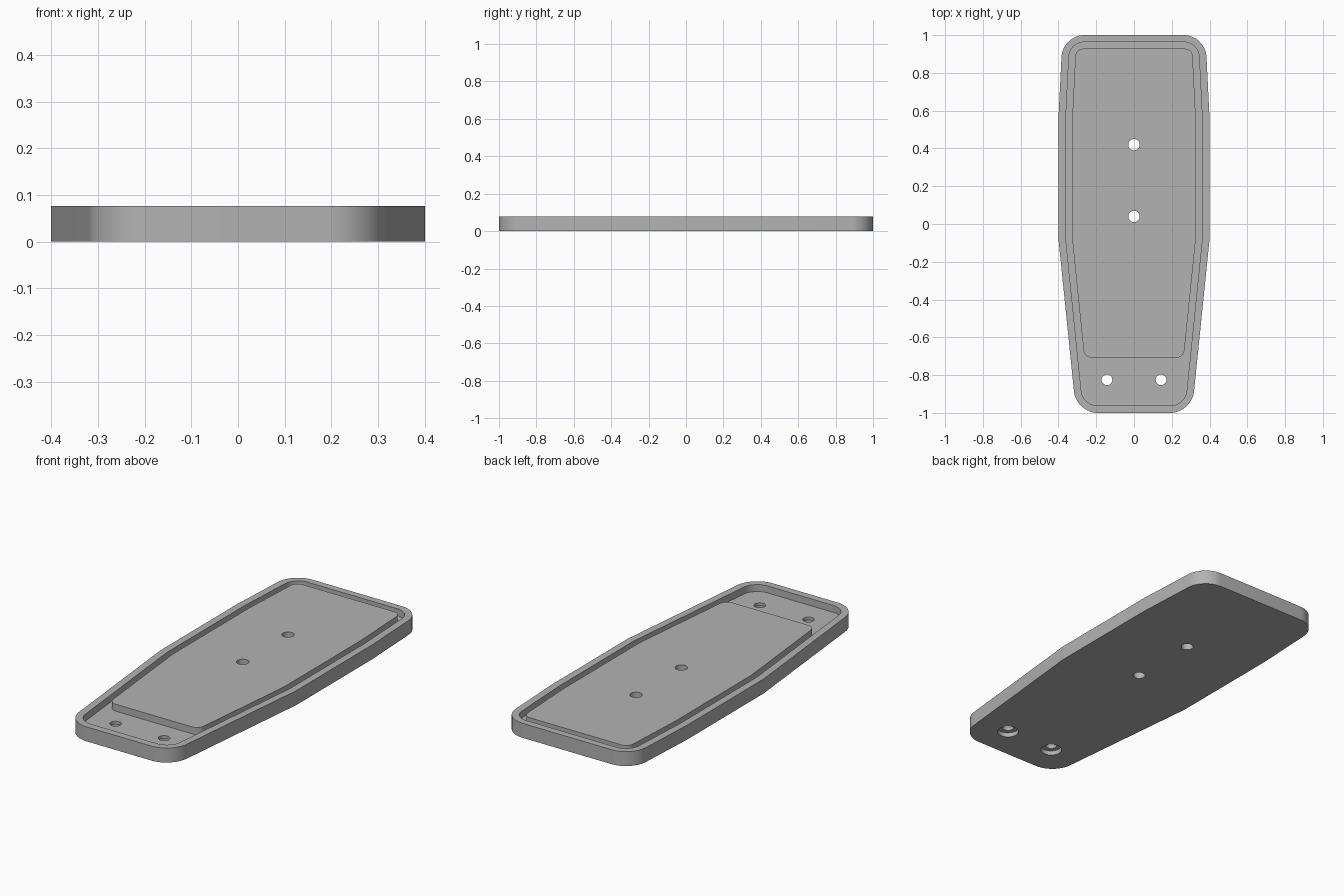
import bpy, bmesh, math
from mathutils import Matrix

cube = bpy.data.objects.get("Cube")
if cube:
    bpy.data.objects.remove(cube, do_unlink=True)

HEIGHT, FLOOR = 0.077, 0.04
BEND_LOW, BEND_HIGH = -0.08, 0.56

grey = bpy.data.materials.new("plain grey")
grey.use_nodes = True
grey.diffuse_color = (0.45, 0.45, 0.45, 1)
grey.node_tree.nodes["Principled BSDF"].inputs["Base Color"].default_value = grey.diffuse_color


def make_object(name, bm):
    bmesh.ops.recalc_face_normals(bm, faces=bm.faces[:])
    mesh = bpy.data.meshes.new(name)
    bm.to_mesh(mesh)
    bm.free()
    mesh.materials.append(grey)
    obj = bpy.data.objects.new(name, mesh)
    bpy.context.collection.objects.link(obj)
    return obj


def half_width(y):
    """Half width of the outer outline, tapering beyond the two bends."""
    return 0.4 - 0.102 * max(0, BEND_LOW - y) - 0.05 * max(0, y - BEND_HIGH)


def tapered_slab(name, inset, front, back, corner, bottom, top):
    """Tapered outline raised into a slab with rounded end corners."""
    ys = [front, BEND_LOW, BEND_HIGH, back]
    right = [(half_width(y) - inset, y) for y in ys]
    outline = right + [(-x, y) for x, y in reversed(right)]
    bm = bmesh.new()
    face = bm.faces.new([bm.verts.new((x, y, bottom)) for x, y in outline])
    raised = bmesh.ops.extrude_face_region(bm, geom=[face])["geom"]
    verts = [v for v in raised if isinstance(v, bmesh.types.BMVert)]
    bmesh.ops.translate(bm, verts=verts, vec=(0, 0, top - bottom))
    bm.edges.ensure_lookup_table()
    corners = [e for e in bm.edges
               if abs(e.verts[0].co.z - e.verts[1].co.z) > 0.001
               and (e.verts[0].co.y < BEND_LOW - 0.01 or e.verts[0].co.y > BEND_HIGH + 0.01)]
    bmesh.ops.bevel(bm, geom=corners, offset=corner, offset_type='OFFSET',
                    segments=24, profile=0.5, affect='EDGES')
    return make_object(name, bm)


def cylinder(name, x, y, radius, bottom, top):
    bm = bmesh.new()
    bmesh.ops.create_cone(bm, cap_ends=True, segments=96, radius1=radius, radius2=radius,
                          depth=top - bottom,
                          matrix=Matrix.Translation((x, y, (top + bottom) / 2)))
    return make_object(name, bm)


def combine(target, tool, operation):
    mod = target.modifiers.new(operation, 'BOOLEAN')
    mod.operation, mod.solver, mod.object = operation, 'EXACT', tool
    bpy.context.view_layer.objects.active = target
    bpy.ops.object.modifier_apply(modifier=mod.name)
    bpy.data.objects.remove(tool, do_unlink=True)


# Rimmed tray with a raised pad inside
plate = tapered_slab("mounting_plate", 0, -1, 1, 0.115, 0, HEIGHT)
combine(plate, tapered_slab("recess", 0.039, -0.961, 0.963, 0.076, FLOOR, 0.2), 'DIFFERENCE')
combine(plate, tapered_slab("raised_pad", 0.073, -0.708, 0.928, 0.04, 0.02, HEIGHT), 'UNION')

# Screw holes through the pad
for y in (0.04, 0.42):
    combine(plate, cylinder("pad_hole", 0, y, 0.03, -0.1, 0.2), 'DIFFERENCE')

# Front screw holes, counterbored from the underside
for x in (-0.143, 0.143):
    combine(plate, cylinder("front_hole", x, -0.825, 0.028, -0.1, 0.2), 'DIFFERENCE')
    combine(plate, cylinder("counterbore", x, -0.825, 0.053, -0.1, 0.024), 'DIFFERENCE')

# Smooth round walls, keep the bends and rims crisp
bpy.ops.object.select_all(action='DESELECT')
plate.select_set(True)
bpy.context.view_layer.objects.active = plate
bpy.ops.object.shade_smooth_by_angle(angle=math.radians(4.5))
